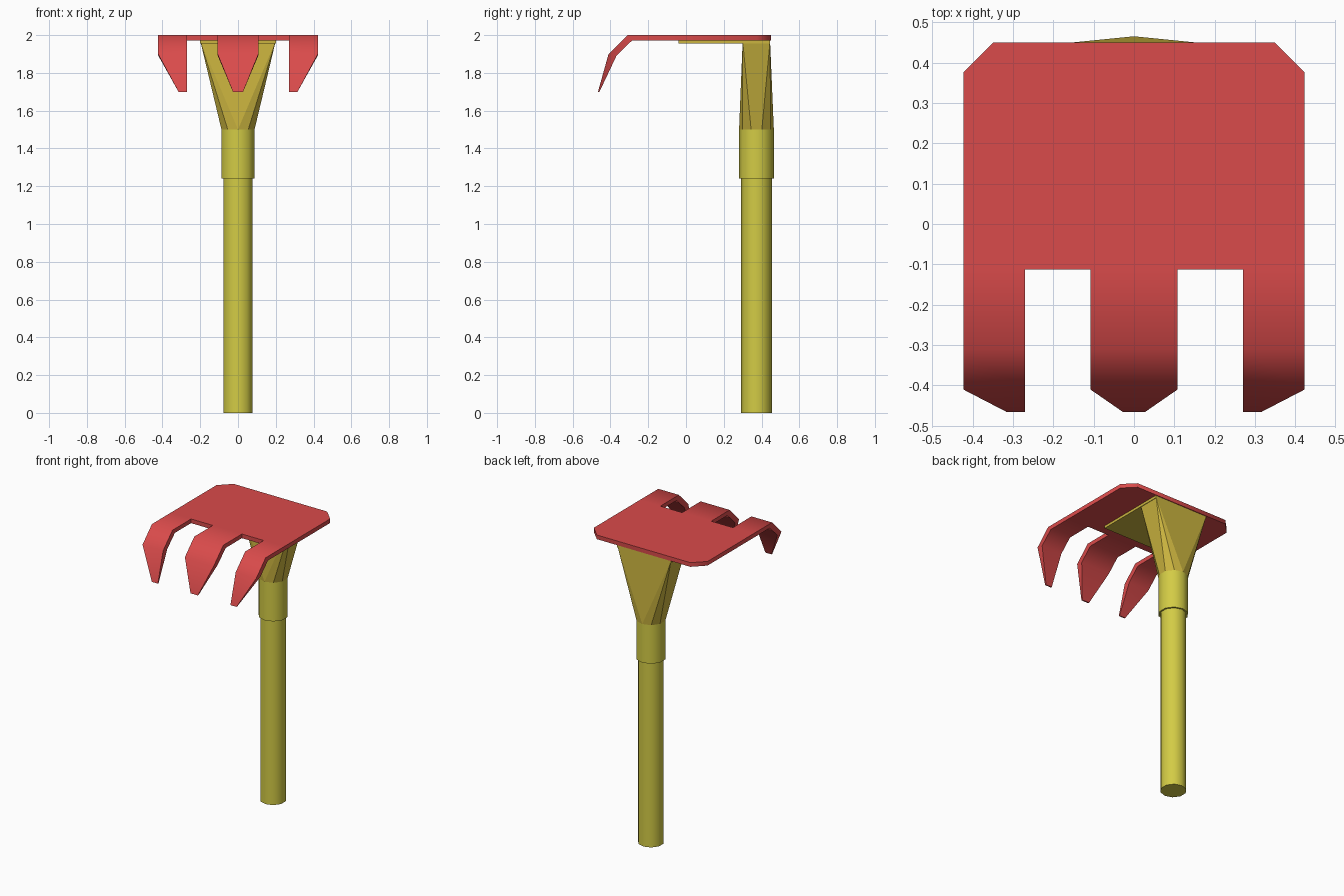
import bpy, bmesh, math

if "Cube" in bpy.data.objects:
    bpy.data.objects.remove(bpy.data.objects["Cube"])

AXIS_Y = 0.373  # handle centre line
SIDES = 10


def material(name, rgb):
    m = bpy.data.materials.new(name)
    m.diffuse_color = (*rgb, 1)
    m.use_nodes = True
    m.node_tree.nodes["Principled BSDF"].inputs["Base Color"].default_value = m.diffuse_color
    return m


RED = material("red_paint", (0.70, 0.07, 0.07))
YELLOW = material("yellow_paint", (0.65, 0.60, 0.06))
GOLD = material("gold_paint", (0.60, 0.46, 0.05))


def finish(bm, name, mat, smooth=None):
    bmesh.ops.recalc_face_normals(bm, faces=bm.faces)
    me = bpy.data.meshes.new(name)
    bm.to_mesh(me)
    bm.free()
    ob = bpy.data.objects.new(name, me)
    bpy.context.collection.objects.link(ob)
    me.materials.append(mat)
    if smooth:
        bpy.ops.object.select_all(action='DESELECT')
        bpy.context.view_layer.objects.active = ob
        ob.select_set(True)
        bpy.ops.object.shade_smooth_by_angle(angle=math.radians(smooth))
    return ob


def ring(radius, z):
    # polygon with one corner pointing straight back
    return [(radius * math.sin(2 * math.pi * i / SIDES),
             AXIS_Y + radius * math.cos(2 * math.pi * i / SIDES), z) for i in range(SIDES)]


def tube(name, radius, z0, z1):
    bm = bmesh.new()
    lo = [bm.verts.new(p) for p in ring(radius, z0)]
    hi = [bm.verts.new(p) for p in ring(radius, z1)]
    bm.faces.new(lo)
    bm.faces.new(hi)
    for i in range(SIDES):
        j = (i + 1) % SIDES
        bm.faces.new((lo[i], lo[j], hi[j], hi[i]))
    return finish(bm, name, YELLOW, 40)


# handle and ferrule
tube("handle", 0.081, 0, 1.3)
tube("ferrule", 0.092, 1.24, 1.5)

# flared neck: round socket blending to a rectangle under the head
bm = bmesh.new()
for p in ring(0.092, 1.5) + [(x, y, 1.97) for x in (-0.2, 0.2) for y in (0.30, 0.445)]:
    bm.verts.new(p)
bmesh.ops.convex_hull(bm, input=bm.verts)
finish(bm, "neck", GOLD)

# mounting pad below the head
bm = bmesh.new()
bmesh.ops.create_cube(bm, size=1)
for v in bm.verts:
    v.co = (v.co.x * 0.4, 0.2025 + v.co.y * 0.485, 1.9635 + v.co.z * 0.017)
finish(bm, "mounting_pad", GOLD)

# rake head: sheet of plate and three bent tines, (outer, inner) side profile per row
ROWS = [((-0.113, 2.0), (-0.113, 1.972)),
        ((-0.31, 2.0), (-0.285, 1.972)),
        ((-0.41, 1.9), (-0.367, 1.893)),
        ((-0.466, 1.7), (-0.458, 1.7))]
# full width and tip width of each tine
TINES = [((-0.423, -0.27), (-0.315, -0.27)),
         ((-0.108, 0.108), (-0.027, 0.027)),
         ((0.27, 0.423), (0.27, 0.315))]
bm = bmesh.new()
under = {}


def sheet_vert(x, outer, inner):
    top = bm.verts.new((x, *outer))
    under[top] = bm.verts.new((x, *inner))
    return top


faces, front = [], []
for full, tip in TINES:
    rows = [[sheet_vert(x, *r) for x in (tip if k == 3 else full)] for k, r in enumerate(ROWS)]
    front += rows[0]
    for a, b in zip(rows, rows[1:]):
        faces.append(bm.faces.new((a[0], b[0], b[1], a[1])))
back = [sheet_vert(x, (y, 2.0), (y, 1.972))
        for x, y in ((0.423, 0.375), (0.348, 0.45), (-0.348, 0.45), (-0.423, 0.375))]
faces.append(bm.faces.new(front + back))
# underside and rim
rim = [e for e in bm.edges if len(e.link_faces) == 1]
for f in faces:
    bm.faces.new([under[v] for v in reversed(f.verts)])
for e in rim:
    a, b = e.verts
    bm.faces.new((a, b, under[b], under[a]))
finish(bm, "rake_head", RED, 50)
